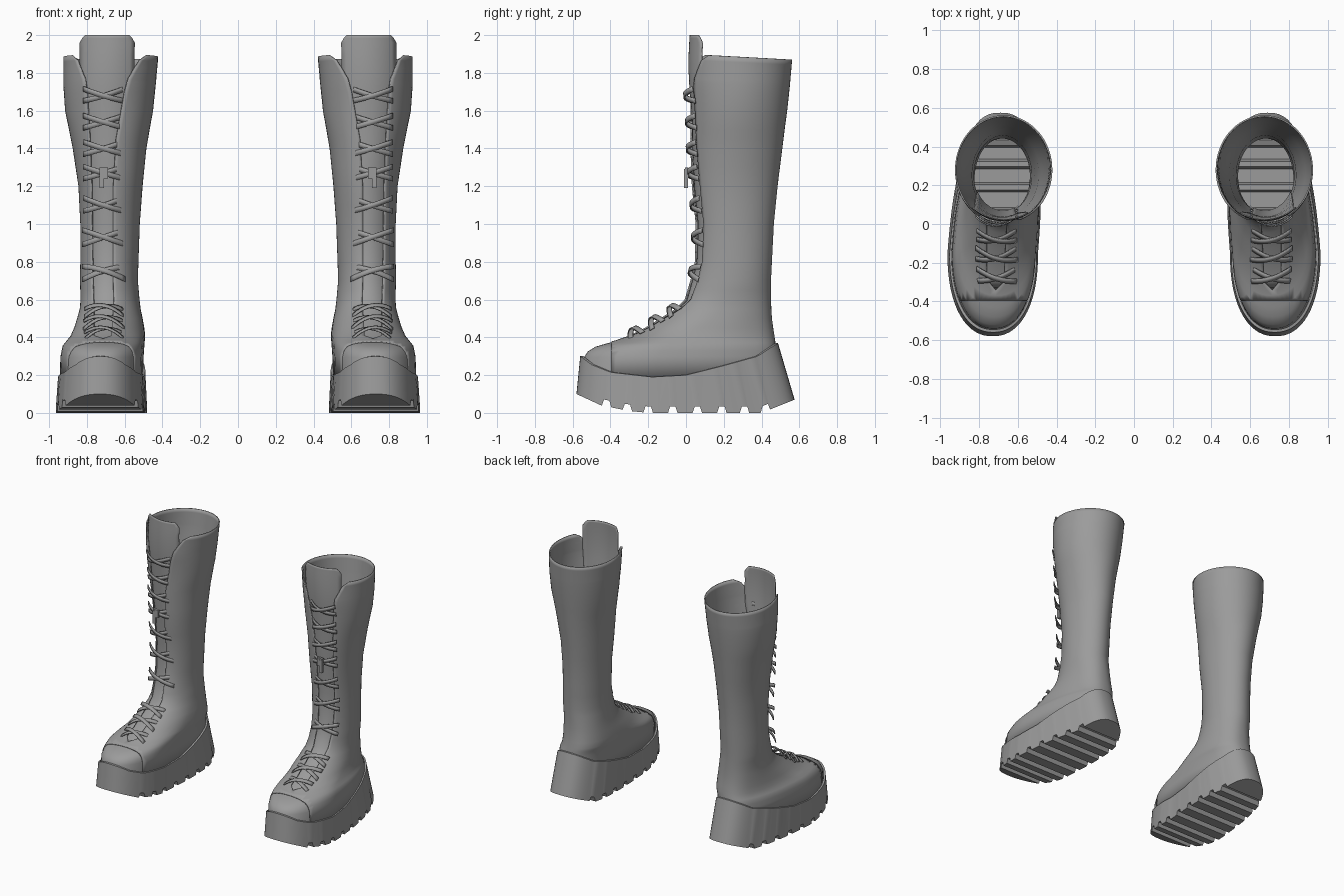
import bpy, bmesh, math
from mathutils import Vector

if "Cube" in bpy.data.objects:
    bpy.data.objects.remove(bpy.data.objects["Cube"])

mat = bpy.data.materials.new("grey")
mat.diffuse_color = (0.33, 0.33, 0.33, 1)
mat.use_nodes = True
mat.node_tree.nodes["Principled BSDF"].inputs["Base Color"].default_value = mat.diffuse_color

# Upper cross-sections: height, inner x, outer x, front y, back y, widest y
RINGS = [
    (2.0, .420, .925, .005, .57, .28), (1.9, .422, .925, 0, .562, .28),
    (1.75, .435, .925, 0, .55, .28), (1.6, .45, .915, .015, .535, .27),
    (1.4, .485, .875, .02, .51, .26), (1.2, .505, .845, .03, .485, .25),
    (1.0, .52, .835, .05, .465, .25), (.8, .527, .835, .045, .455, .25),
    (.7, .53, .837, .02, .45, .25), (.6, .53, .842, -.01, .45, .22),
    (.55, .528, .85, -.06, .452, .2), (.5, .52, .865, -.14, .455, .15),
    (.45, .512, .88, -.22, .462, .08), (.41, .508, .895, -.30, .468, .02),
    (.385, .507, .91, -.37, .472, -.05), (.37, .507, .92, -.43, .474, -.08),
    (.355, .507, .93, -.48, .476, -.1), (.33, .508, .935, -.52, .478, -.12),
    (.30, .509, .94, -.54, .48, -.14), (.19, .512, .944, -.55, .48, -.15)]
# Lacing slit: height, half width, centre x
SLIT = [(1.9, .2, .68), (1.87, .165, .685), (1.83, .145, .69), (1.77, .115, .695),
        (1.7, .1, .70), (1.45, .07, .715), (1.2, .058, .718), (.6, .055, .715),
        (.41, .045, .715), (.395, 0, .715), (.19, 0, .725)]
SOLE_RIM = [(-.56, .30), (-.5, .255), (-.4, .215), (-.18, .19), (0, .2),
            (.2, .25), (.38, .3), (.487, .37)]
SOLE_BASE = [(-.58, .1), (-.45, .04), (-.3, .01), (-.2, 0), (.4, 0), (.575, .07)]


def clamp(v, lo=0.0, hi=1.0):
    return max(lo, min(hi, v))


def lerp_table(table, key):
    """Linear lookup of a table sorted by its first column."""
    rows = sorted(table)
    key = clamp(key, rows[0][0], rows[-1][0])
    for p, q in zip(rows, rows[1:]):
        if key <= q[0]:
            f = (key - p[0]) / (q[0] - p[0])
            return [u + (v - u) * f for u, v in zip(p[1:], q[1:])]


def power(v, e):
    return math.copysign(abs(v) ** e, v)


def ring_point(z, ang):
    """Point on the upper at a height; angle 0 faces the front."""
    xl, xr, yf, yb, ym = lerp_table(RINGS, z)
    low = clamp((.7 - z) / .3)
    s, c = math.sin(ang), math.cos(ang)
    n = 2 + (.2 if c > 0 else .5) * low
    x = (xl + xr) / 2 + (xr - xl) / 2 * power(s, 2 / n)
    y = ym - power(c, 2 / n) * ((ym - yf) if c > 0 else (yb - ym))
    x -= .035 * low * clamp((y + .15) / .5)
    return Vector((x, y, z - .03 * clamp(y / .56) * clamp((z - 1.5) / .4)))


def front_angle(z, x):
    xl, xr = lerp_table(RINGS, z)[:2]
    n = 2 + .2 * clamp((.7 - z) / .3)
    return math.asin(clamp(power((2 * x - xl - xr) / (xr - xl), n / 2), -.99, .99))


def add_object(name, bm, thickness=0, angle=40):
    bmesh.ops.remove_doubles(bm, verts=bm.verts, dist=.0005)
    bmesh.ops.recalc_face_normals(bm, faces=bm.faces)
    me = bpy.data.meshes.new(name)
    bm.to_mesh(me)
    bm.free()
    me.materials.append(mat)
    ob = bpy.data.objects.new(name, me)
    bpy.context.collection.objects.link(ob)
    bpy.ops.object.select_all(action='DESELECT')
    ob.select_set(True)
    bpy.context.view_layer.objects.active = ob
    bpy.ops.object.shade_smooth_by_angle(angle=math.radians(angle))
    if thickness:
        mod = ob.modifiers.new("thickness", 'SOLIDIFY')
        mod.thickness = thickness
    ob.modifiers.new("other_boot", 'MIRROR').use_mirror_merge = False
    return ob


def loft(bm, rows):
    grid = [[bm.verts.new(p) for p in r] for r in rows]
    for a, b in zip(grid, grid[1:]):
        for i in range(len(a) - 1):
            bm.faces.new((a[i], a[i + 1], b[i + 1], b[i]))


# Upper, split at the toe seam into shaft and a slightly recessed toe cap
def upper_mesh():
    bm = bmesh.new()
    heights = sorted({r[0] for r in RINGS[1:]} | {r[0] for r in SLIT} | {1.5, 1.3, 1.1, .9, .65},
                     reverse=True)
    rows = []
    for z in heights:
        half, cx = lerp_table(SLIT, z)
        a0 = front_angle(z, cx + half)
        a1 = front_angle(z, cx - half) + 2 * math.pi
        rows.append([ring_point(z, a0 + (a1 - a0) * i / 56) for i in range(57)])
    loft(bm, rows)
    bmesh.ops.remove_doubles(bm, verts=bm.verts, dist=.0005)
    return bm


for name, toe in (("boot_upper", False), ("toe_cap", True)):
    bm = upper_mesh()
    bmesh.ops.bisect_plane(bm, geom=bm.verts[:] + bm.edges[:] + bm.faces[:],
                           plane_co=(0, -.395, .3), plane_no=(0, -1, 0),
                           clear_inner=toe, clear_outer=not toe)
    if toe:
        for v in bm.verts:
            v.co.x = .725 + (v.co.x - .725) * .982
            v.co.z -= .005
    add_object(name, bm, 0 if toe else .008, 50)

# Tongue behind the slit
rows = []
for z in [2.0, 1.985, 1.96, 1.9, 1.8, 1.7, 1.6, 1.4, 1.2, 1.0, .8, .7, .6, .55, .5, .45, .41, .395]:
    w = lerp_table([(2, .118), (1.985, .132), (1.96, .146), (1.75, .146), (1.5, .11), (.6, .09), (.39, .06)], z)[0]
    cx = lerp_table([(2, .692), (1.7, .695), (1.4, .715), (.39, .715)], z)[0]
    row = []
    for i in range(13):
        p = ring_point(z, front_angle(z, cx - w + 2 * w * i / 12))
        p.y += .014
        p.z = z - .014 * clamp((.7 - z) / .2)
        row.append(p)
    rows.append(row)
bm = bmesh.new()
loft(bm, rows)
add_object("tongue", bm, .006)


# Laces: crossed ribbons that hug the front line
def front_line(z):
    return Vector((0, lerp_table(RINGS, z)[2], z))


def ribbon(bm, z, side, reach, rise, lift):
    tangent = (front_line(z + .03) - front_line(z - .03)).normalized()
    normal = Vector((0, -tangent.z, tangent.y))
    rows = []
    for i in range(13):
        u = i / 6 - 1
        mid = front_line(z) + normal * (lift + side * .003 - 4.2 * (u * reach) ** 2)
        mid += tangent * side * u * rise
        mid.x = .71 + u * reach
        rows.append([mid - tangent * .014, mid + tangent * .014])
    loft(bm, rows)


bm = bmesh.new()
for z, reach, rise in ((1.68, .11, .032), (1.54, .11, .032), (1.4, .11, .032), (1.27, .11, .032),
                       (1.1, .11, .035), (.93, .115, .038), (.75, .115, .035),
                       (.545, .105, .03), (.485, .11, .035), (.425, .105, .035)):
    for side in (1, -1):
        ribbon(bm, z, side, reach, rise, .018 if z > .6 else .03)
add_object("laces", bm, .007)

# Knot with a short hanging end
bm = bmesh.new()
for x, z, w, h in ((.712, 1.27, .045, .06), (.722, 1.24, .025, .1)):
    res = bmesh.ops.create_cube(bm, size=1)
    for v in res['verts']:
        v.co = Vector((x + v.co.x * w, .004 + v.co.y * .02 - (h - .06) * .1, z + v.co.z * h))
add_object("lace_knot", bm)


# Platform sole: side walls and grooved tread share the same stations
def sole_edge(v, side, xl, xr, yf, yb):
    ym = -.15
    y = ym + v * ((yb - ym) if v > 0 else (ym - yf))
    n = 2.6 if v > 0 else 2.25
    w = (1 - min(1, abs(v)) ** n) ** (1 / n)
    return (xl + xr) / 2 + side * w * (xr - xl) / 2 - .04 * clamp((y + .15) / .5), y


GROOVES = [-.42, -.31, -.2, -.07, .06, .19, .31, .42]
stations = {}
for i in range(41):
    a = math.pi * i / 40
    v = -math.cos(a)
    y = -.15 + v * (.725 if v > 0 else .43)
    if all(abs(y - g) > .028 for g in GROOVES):
        stations[y] = 0
for g in GROOVES:
    stations.update({g - .025: 0, g - .014: .034, g + .014: .034, g + .025: 0})
wall, tread = bmesh.new(), bmesh.new()
tread_rows = []
for side in (-1, 1):
    rows = []
    for y, up in sorted(stations.items()):
        v = (y + .15) / (.725 if y > -.15 else .43)
        bx, by = sole_edge(v, side, .496, .964, -.58, .575)
        tx, ty = sole_edge(v, side, .503, .953, -.56, .487)
        ix, iy = sole_edge(v, side, .515, .94, -.545, .475)
        bz = lerp_table(SOLE_BASE, by)[0] + up
        tz = lerp_table(SOLE_RIM, ty)[0]
        rows.append([(bx, by, bz), (tx, ty, tz), (ix, iy, tz + .001)])
    loft(wall, rows)
    tread_rows.append([r[0] for r in rows])
loft(tread, tread_rows)
add_object("sole_wall", wall, 0, 35)
add_object("sole_tread", tread, 0, 15)
